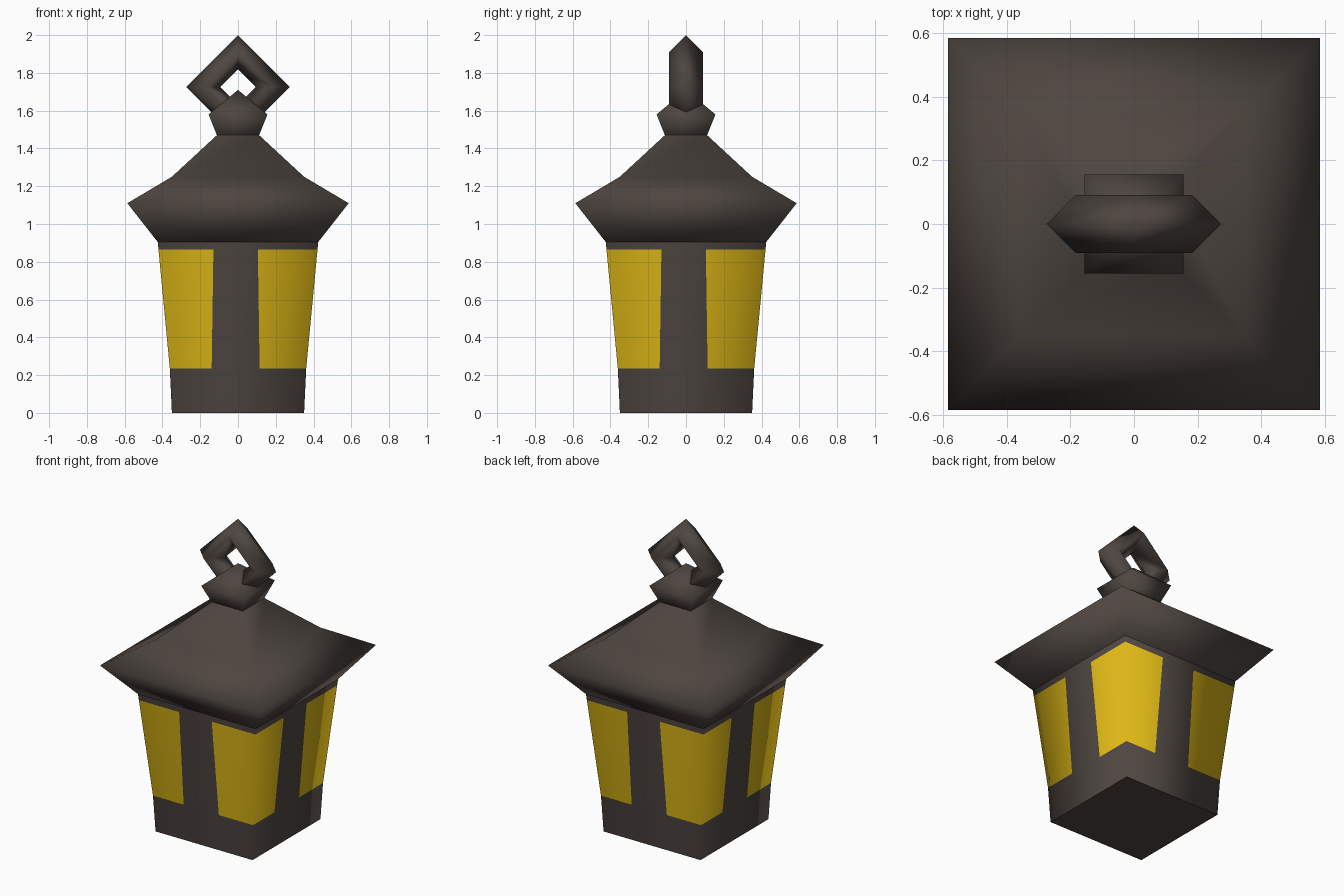
import bpy, bmesh, math
from mathutils import Matrix, Vector

cube = bpy.data.objects.get("Cube")
if cube:
    bpy.data.objects.remove(cube, do_unlink=True)


def material(name, rgb):
    mat = bpy.data.materials.new(name)
    mat.use_nodes = True
    colour = (*rgb, 1.0)
    mat.diffuse_color = colour
    bsdf = mat.node_tree.nodes["Principled BSDF"]
    bsdf.inputs["Base Color"].default_value = colour
    bsdf.inputs["Roughness"].default_value = 0.8
    return mat


iron = material("dark iron", (0.075, 0.060, 0.051))
glass = material("amber glass", (0.72, 0.47, 0.008))


def finish(name, bm, mats):
    bmesh.ops.remove_doubles(bm, verts=bm.verts, dist=0.0005)
    bmesh.ops.recalc_face_normals(bm, faces=bm.faces)
    mesh = bpy.data.meshes.new(name)
    bm.to_mesh(mesh)
    bm.free()
    for mat in mats:
        mesh.materials.append(mat)
    mesh.shade_smooth()
    obj = bpy.data.objects.new(name, mesh)
    bpy.context.collection.objects.link(obj)
    return obj


def square_loft(name, profile):
    """Stack of square rings, smooth shaded around the corners."""
    bm = bmesh.new()
    rings = [[bm.verts.new((sx * h, sy * h, z))
              for sx, sy in ((-1, -1), (1, -1), (1, 1), (-1, 1))]
             for h, z in profile]
    for low, high in zip(rings, rings[1:]):
        for i in range(4):
            j = (i + 1) % 4
            bm.faces.new((low[i], low[j], high[j], high[i]))
    return finish(name, bm, [iron])


# Body: four equal sides, with glass panes wrapping each corner
bm = bmesh.new()
levels = [(0.35, 0.0), (0.361, 0.235), (0.421, 0.865), (0.425, 0.905)]
for side in range(4):
    turn = Matrix.Rotation(side * math.pi / 2, 4, "Z")
    rows = [[bm.verts.new(turn @ Vector((x, -h, z)))
             for x in (-h, 0.015 * z - 0.143, 0.118 - 0.015 * z, h)]
            for h, z in levels]
    for r in range(3):
        for c in range(3):
            face = bm.faces.new((rows[r][c], rows[r][c + 1],
                                 rows[r + 1][c + 1], rows[r + 1][c]))
            face.material_index = int(r == 1 and c != 1)
bmesh.ops.remove_doubles(bm, verts=bm.verts, dist=0.0005)
for z in (0.0, 0.905):
    rim = [e for e in bm.edges if all(abs(v.co.z - z) < 0.001 for v in e.verts)]
    bmesh.ops.contextual_create(bm, geom=rim)
body = finish("lantern_body", bm, [iron, glass])

# Soft shading around the body corners, flat caps
normals = []
for poly in body.data.polygons:
    for index in poly.vertices:
        p = body.data.vertices[index].co
        radial = Vector((p.x, p.y, -0.04)).normalized()
        normals.append(poly.normal if abs(poly.normal.z) > 0.9 else radial)
body.data.normals_split_custom_set([tuple(n) for n in normals])

# Roof with flared eaves
square_loft("roof", [(0.425, 0.905), (0.586, 1.11), (0.35, 1.25), (0.112, 1.47)])

# Finial
square_loft("finial", [(0.112, 1.47), (0.156, 1.58), (0.0, 1.71)])

# Hanging ring
bpy.ops.mesh.primitive_torus_add(
    major_segments=4, minor_segments=4, major_radius=0.184, minor_radius=0.091,
    location=(0, 0, 1.725), rotation=(math.pi / 2, 0, 0))
ring = bpy.context.object
ring.name = "hanging_ring"
ring.data.materials.append(iron)
bpy.ops.object.shade_smooth()
